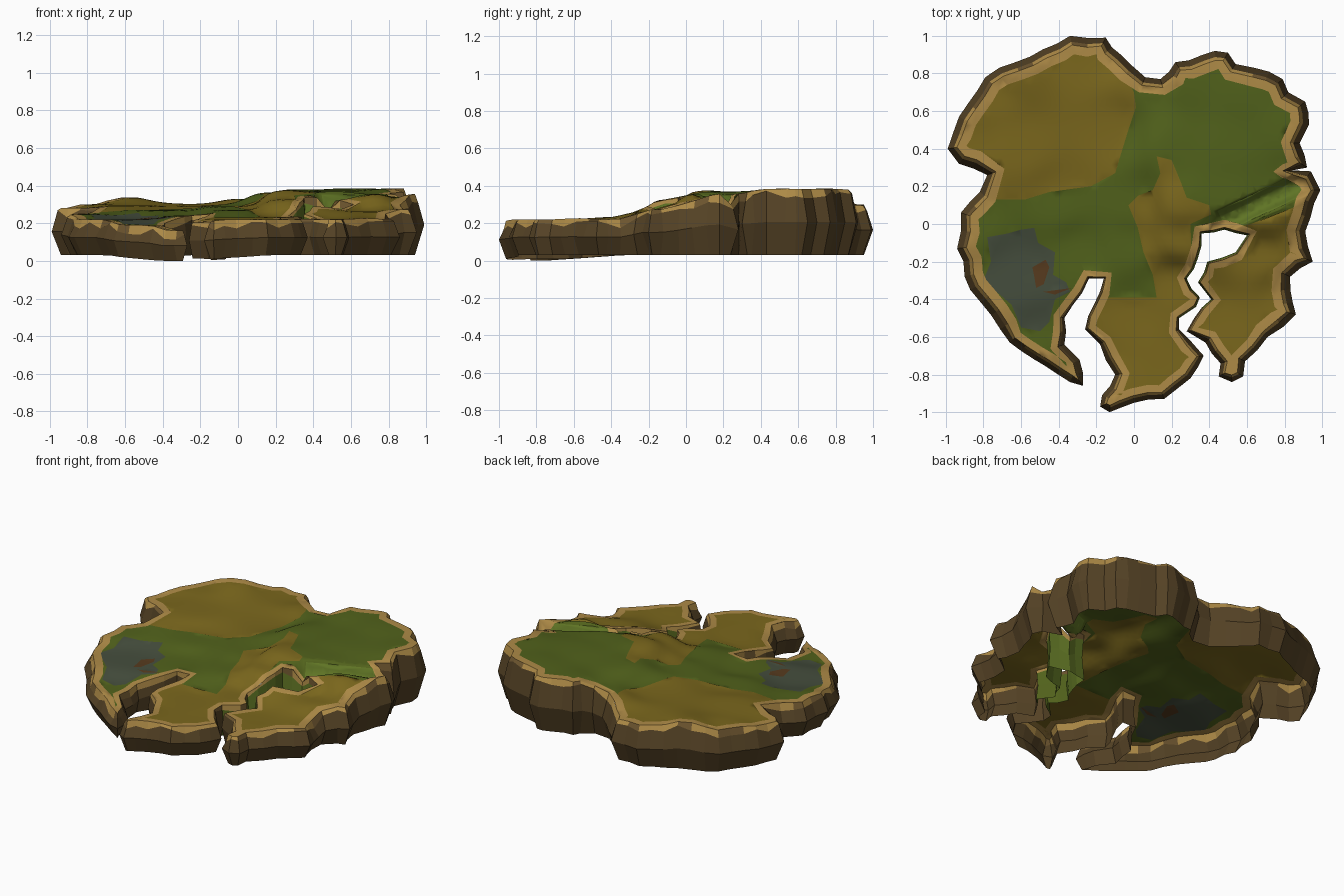
import bpy, random
from mathutils import Vector
from mathutils.geometry import delaunay_2d_cdt, intersect_point_line

if "Cube" in bpy.data.objects:
    bpy.data.objects.remove(bpy.data.objects["Cube"])

random.seed(4)

COLOURS = {
    "gold_rim": (0.42, 0.255, 0.062), "ochre_soil": (0.195, 0.135, 0.012),
    "grass": (0.082, 0.120, 0.011), "slate_pond": (0.060, 0.076, 0.047),
    "brown_mud": (0.095, 0.043, 0.013), "cliff_brown": (0.092, 0.056, 0.019),
    "bright_grass": (0.115, 0.175, 0.018), "light_cliff": (0.15, 0.09, 0.028)}
NAMES = list(COLOURS)
MATS = []
for n, c in COLOURS.items():
    m = bpy.data.materials.new(n)
    m.diffuse_color = (*c, 1)
    m.use_nodes = True
    m.node_tree.nodes["Principled BSDF"].inputs["Base Color"].default_value = m.diffuse_color
    MATS.append(m)

# coastline at the widest level of the cliff, clockwise
COAST = [(-.34, 1), (-.15, .99), (-.07, .9), (.06, .78), (.14, .77), (.22, .86), (.43, .92), (.5, .91),
         (.54, .85), (.64, .83), (.79, .77), (.82, .7), (.91, .65), (.93, .53), (.88, .43), (.92, .3),
         (.84, .285), (.94, .28), (.99, .18), (.91, -.04), (.95, -.2), (.83, -.28), (.86, -.48), (.71, -.6),
         (.59, -.73), (.58, -.81), (.52, -.84), (.45, -.81), (.46, -.74), (.38, -.63), (.28, -.57),
         (.32, -.5), (.41, -.4), (.34, -.31), (.39, -.2), (.54, -.15), (.6, -.06), (.48, -.03), (.36, -.05),
         (.34, -.18), (.28, -.29), (.35, -.39), (.33, -.44), (.24, -.5), (.24, -.56), (.37, -.7), (.3, -.82),
         (.16, -.93), (0, -.95), (-.13, -1), (-.18, -.97), (-.17, -.91), (-.1, -.8), (-.18, -.64),
         (-.26, -.56), (-.16, -.29), (-.24, -.29), (-.37, -.5), (-.37, -.64), (-.29, -.72), (-.27, -.86),
         (-.34, -.84), (-.53, -.72), (-.66, -.63), (-.87, -.35), (-.94, -.13), (-.92, .06), (-.82, .17),
         (-.78, .26), (-.93, .32), (-.99, .4), (-.93, .57), (-.79, .78), (-.63, .86)]

# spot heights of the terrain
SPOTS = [(-.9, .4, .28), (-.6, .85, .34), (-.78, .7, .3), (-.6, .4, .295), (-.2, .93, .295), (-.38, .95, .3),
         (-.1, .5, .29), (.05, .77, .33), (.3, .8, .38), (.6, .75, .385), (.85, .5, .385), (.5, .4, .375),
         (.2, .4, .365), (.25, .1, .378), (.5, .15, .37), (0, .1, .29), (-.4, .1, .27), (-.85, 0, .25),
         (-.6, -.25, .22), (-.8, -.35, .22), (-.3, -.15, .24), (-.5, -.65, .19), (-.32, -.8, .16),
         (0, -.1, .27), (.25, -.1, .33), (.2, -.3, .23), (0, -.5, .22), (0, -.9, .22), (.3, -.7, .22),
         (.45, -.5, .22), (.5, -.8, .22), (.8, -.4, .22), (.68, -.15, .26), (.9, -.1, .27), (.92, .03, .32),
         (.94, .17, .36), (.72, .05, .36)]

# painted ground zones, later ones win
ZONES = [
    ("ochre_soil", [(-1.1, .12), (-.74, .13), (-.58, .13), (-.45, .17), (-.23, .2), (-.1, .27), (-.07, .37),
                    (-.03, .5), (.01, .62), (0, .7), (-.05, .8), (-.07, .85), (0, 1.1), (-1.1, 1.1)]),
    ("ochre_soil", [(.12, .36), (.2, .34), (.25, .22), (.28, .14), (.4, .1), (.41, .05), (.3, 0), (.32, -.6),
                    (.45, -.75), (.2, -1.1), (-.25, -1.1), (-.3, -.6), (-.2, -.39), (.12, -.39), (.1, -.27),
                    (.05, -.15), (.02, -.02), (-.03, .1), (.02, .15), (.1, .18), (.14, .27)]),
    ("ochre_soil", [(.5, -.03), (.62, .0), (.88, .1), (1.1, .1), (1.1, -1), (.3, -1), (.3, -.3)]),
    ("slate_pond", [(-.78, -.07), (-.67, -.05), (-.6, -.03), (-.53, -.02), (-.51, -.1), (-.42, -.15),
                    (-.43, -.27), (-.36, -.31), (-.34, -.36), (-.42, -.4), (-.45, -.52), (-.5, -.57),
                    (-.6, -.55), (-.65, -.43), (-.8, -.3), (-.76, -.2)]),
    ("brown_mud", [(-.54, -.23), (-.47, -.19), (-.45, -.23), (-.48, -.32), (-.52, -.34), (-.53, -.28)]),
    ("brown_mud", [(-.48, -.36), (-.33, -.34), (-.42, -.375)]),
    ("grass", [(-.11, -.84), (-.05, -.83), (-.06, -.88), (-.1, -.9)])]

STREAM_A, STREAM_B = Vector((.88, .21)), Vector((.47, .015))


def seg_dist(p, a, b):
    q, t = intersect_point_line(p, a, b)
    q = a + (b - a) * min(1, max(0, t))
    return (p - q.to_2d()).length


def inside(p, poly):
    hit = False
    for (ax, ay), (bx, by) in zip(poly, poly[1:] + poly[:1]):
        if (ay > p[1]) != (by > p[1]) and p[0] < (bx - ax) * (p[1] - ay) / (by - ay) + ax:
            hit = not hit
    return hit


def height(p):
    ws = [(1 / (((p[0] - x) ** 2 + (p[1] - y) ** 2) + .007) ** 2, z) for x, y, z in SPOTS]
    z = sum(w * h for w, h in ws) / sum(w for w, _ in ws)
    t = min(1, max(0, (.07 - seg_dist(Vector(p), STREAM_A, STREAM_B)) / .045))
    return z - .085 * t * t * (3 - 2 * t)        # stream trough


def split_long(pts):
    out = []
    for a, b in zip(pts, pts[1:] + pts[:1]):
        a, b = Vector(a), Vector(b)
        n = max(1, round((b - a).length / .08))
        for i in range(n):
            j = random.uniform(-.012, .012) if i else 0
            out.append(a.lerp(b, i / n) + (b - a).orthogonal().normalized() * j)
    return out


def inset(pts, dist, least):
    """Move a loop inward, less inside the narrow inlets and on thin tips."""
    out = []
    for i, p in enumerate(pts):
        d = ((p - pts[i - 1]).normalized() + (pts[(i + 1) % len(pts)] - p).normalized())
        n = Vector((d.y, -d.x)).normalized()
        k = min(1 if p.y > -.6 else .75, (p.length - .5) / .3)
        out.append(p + n * dist * max(least, k))
    return out


def make(name, verts, faces, mats, smooth):
    me = bpy.data.meshes.new(name)
    me.from_pydata(verts, [], faces)
    for m in MATS:
        me.materials.append(m)
    for f, k in zip(me.polygons, mats):
        f.material_index = NAMES.index(k)
        f.use_smooth = smooth
    ob = bpy.data.objects.new(name, me)
    bpy.context.collection.objects.link(ob)


coast = split_long(COAST)
rim = inset(coast, .05, .25)
inner = inset(rim, .05, .8)                      # inner border of the gold band
N = len(coast)

# cliff: rim, chamfer, bulge and foot rings, open underneath
rings = [[], [], [], []]
for c, r, f in zip(coast, rim, inset(coast, .05, .25)):
    h = height(r)
    foot = .03 - .03 * min(1, 1.3 * max(0, 1 - (c - Vector((-.33, -.84))).length / .5))
    ch = c.lerp(r, .65)
    rings[0].append((r.x, r.y, h))
    rings[1].append((ch.x, ch.y, h - random.uniform(.01, .05)))
    rings[2].append((c.x, c.y, (h + foot) / 2))
    rings[3].append((f.x, f.y, foot))
faces, mats = [], []
for k in range(3):
    for i in range(N):
        j = (i + 1) % N
        faces.append((k * N + i, k * N + j, (k + 1) * N + j, (k + 1) * N + i))
        x, y = coast[i]
        if k == 0:
            mats.append("gold_rim" if random.random() < .8 else "light_cliff")
        elif .22 < x < .65 and -.48 < y < .03:
            mats.append("bright_grass" if y > -.25 else "grass")    # grassy sink hole
        else:
            mats.append("cliff_brown")
make("cliff", sum(rings, []), faces, mats, False)

# ground: triangulated grid cut along the rim and the zone borders
pts, edges = [], []
trough_n = (STREAM_B - STREAM_A).orthogonal().normalized() * .06
trough = [STREAM_A + trough_n, STREAM_B + trough_n, STREAM_B - trough_n, STREAM_A - trough_n]
ALL_ZONES = ZONES + [("bright_grass", [tuple(p) for p in trough])]
for loop in [rim, inner] + [[Vector(q) for q in z] for _, z in ALL_ZONES]:
    s = len(pts)
    pts += loop
    edges += [(s + i, s + (i + 1) % len(loop)) for i in range(len(loop))]
STEP = .035
rim_t, inner_t = [tuple(p) for p in rim], [tuple(p) for p in inner]
for a in range(-29, 30):
    for b in range(-29, 30):
        q = Vector((a * STEP + (b % 2) * STEP / 2, b * STEP))
        if inside(q, rim_t):
            pts.append(q)
for a in range(20):                              # denser points in the trough
    for w in (-1.2, -.8, -.4, 0, .4, .8, 1.2):
        q = STREAM_A.lerp(STREAM_B, a / 19) + trough_n * w
        if inside(q, rim_t):
            pts.append(q)
v2, _, tris, *_ = delaunay_2d_cdt(pts, edges, [], 0, 1e-5)


def ground_colour(c):
    if not inside(c, inner_t) or min(seg_dist(c, rim[i - 1], rim[i]) for i in range(N)) < .03:
        return "gold_rim"
    k = "grass"
    for name, poly in ALL_ZONES:
        if inside(c, poly):
            k = name
    return k


faces, mats = [], []
for t in tris:
    c = sum((v2[i] for i in t), Vector((0, 0))) / len(t)
    if inside(c, rim_t):
        faces.append(t)
        mats.append(ground_colour(c))
used = sorted({i for f in faces for i in f})
remap = {o: n for n, o in enumerate(used)}
make("ground", [(v2[i].x, v2[i].y, height(v2[i])) for i in used],
     [[remap[i] for i in f] for f in faces], mats, True)
